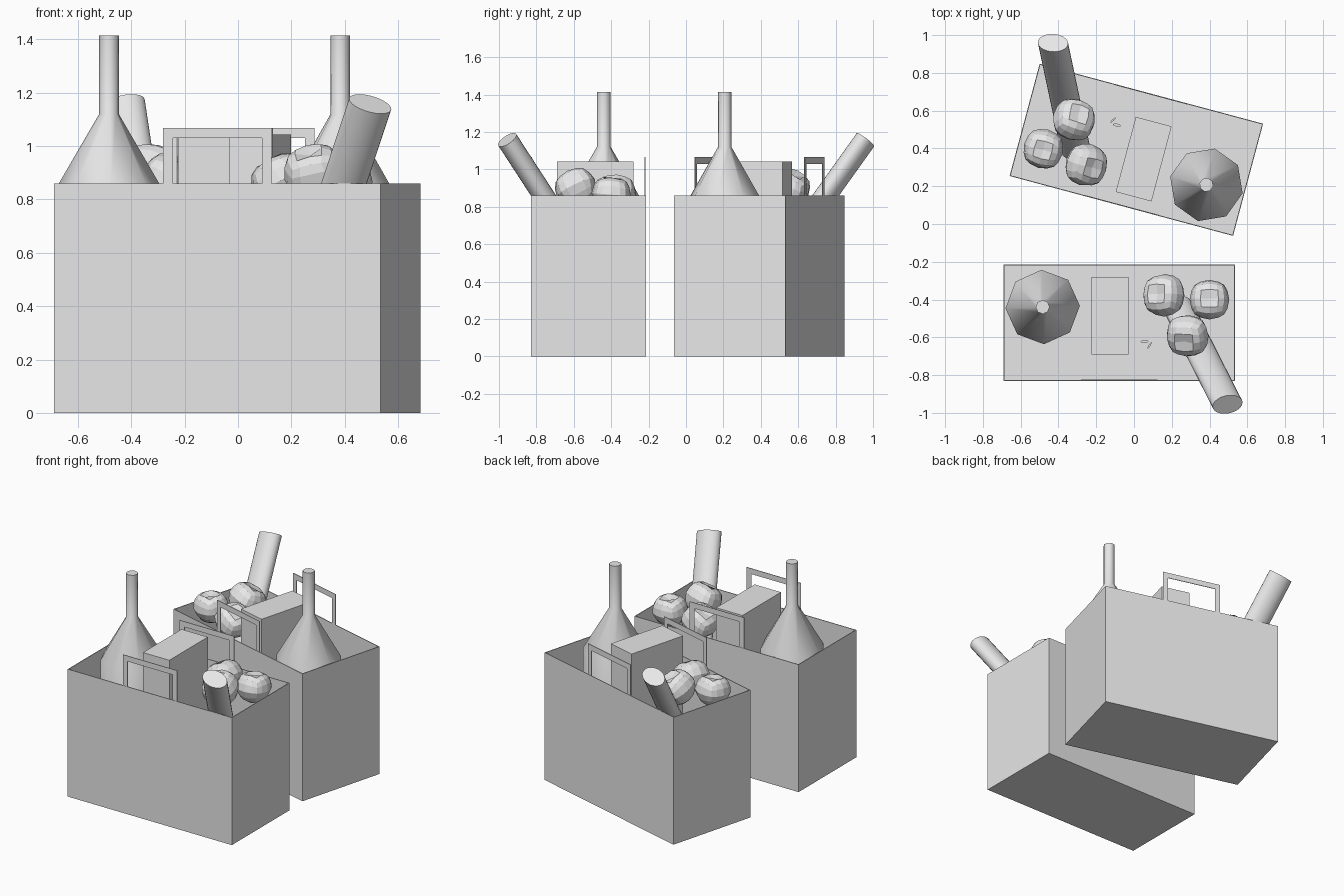
import bpy, bmesh, math
from mathutils import Matrix, Vector

cube = bpy.data.objects.get("Cube")
if cube:
    bpy.data.objects.remove(cube)

grey = bpy.data.materials.new("plain_grey")
grey.use_nodes = True
grey.diffuse_color = (0.8, 0.8, 0.8, 1)
grey.node_tree.nodes["Principled BSDF"].inputs["Base Color"].default_value = (0.8, 0.8, 0.8, 1)

# Each part is modelled around the bag centre, then placed once per bag
PLACES = {
    "front": Matrix.Translation((-0.0775, -0.5225, 0)),
    "rear": Matrix.Translation((0.0125, 0.3925, 0)) @ Matrix.Rotation(math.radians(165), 4, "Z"),
}
WIDTH, DEPTH, RIM = 1.225, 0.615, 0.86


def place(name, bm, smooth=None):
    bmesh.ops.recalc_face_normals(bm, faces=bm.faces[:])
    mesh = bpy.data.meshes.new(name)
    bm.to_mesh(mesh)
    bm.free()
    mesh.materials.append(grey)
    objects = []
    for bag, matrix in PLACES.items():
        obj = bpy.data.objects.new(f"{bag}_{name}", mesh)
        bpy.context.collection.objects.link(obj)
        obj.matrix_world = matrix
        objects.append(obj)
    if smooth:
        bpy.ops.object.select_all(action="DESELECT")
        objects[0].select_set(True)
        bpy.context.view_layer.objects.active = objects[0]
        bpy.ops.object.shade_smooth_by_angle(angle=math.radians(smooth))
    return objects


def block(x0, x1, y0, y1, z0, z1):
    bm = bmesh.new()
    matrix = Matrix.Translation(((x0 + x1) / 2, (y0 + y1) / 2, (z0 + z1) / 2))
    matrix = matrix @ Matrix.Diagonal((x1 - x0, y1 - y0, z1 - z0, 1))
    bmesh.ops.create_cube(bm, size=1, matrix=matrix)
    return bm


# Open paper bag with thin walls
bm = block(-WIDTH / 2, WIDTH / 2, -DEPTH / 2, DEPTH / 2, 0, RIM)
bm.normal_update()
top = [f for f in bm.faces if f.normal.z > 0.9]
bmesh.ops.delete(bm, geom=top, context="FACES_ONLY")
for obj in place("paper_bag", bm):
    wall = obj.modifiers.new("wall", "SOLIDIFY")
    wall.thickness = 0.007
    wall.offset = -1

# Flat handles standing on the long rims
for side, y in (("near", -DEPTH / 2 + 0.004), ("far", DEPTH / 2 - 0.004)):
    outline = [(-0.203, RIM), (-0.203, 1.067), (0.203, 1.067), (0.203, RIM),
               (0.167, RIM), (0.167, 1.03), (-0.167, 1.03), (-0.167, RIM)]
    bm = bmesh.new()
    face = bm.faces.new([bm.verts.new((x, y - 0.002, z)) for x, z in outline])
    extruded = bmesh.ops.extrude_face_region(bm, geom=[face])["geom"]
    moved = [g for g in extruded if isinstance(g, bmesh.types.BMVert)]
    bmesh.ops.translate(bm, verts=moved, vec=(0, 0.004, 0))
    place(f"{side}_handle", bm)

# Tall carton
place("carton", block(-0.148, 0.048, -0.168, 0.243, 0.01, 1.043))

# Eight-sided bottle lathed from a profile
bm = bmesh.new()
rings = []
for radius, z in ((0.197, 0.01), (0.197, 0.845), (0.037, 1.12), (0.037, 1.415)):
    ring = []
    for i in range(8):
        a = math.radians(45 * i + 2)
        ring.append(bm.verts.new((-0.406 + radius * math.cos(a), 0.083 + radius * math.sin(a), z)))
    rings.append(ring)
for low, high in zip(rings, rings[1:]):
    for i in range(8):
        j = (i + 1) % 8
        bm.faces.new((low[i], low[j], high[j], high[i]))
bm.faces.new(rings[0])
bm.faces.new(rings[-1])
place("bottle", bm, smooth=50)

# Long loaf: a leaning oval cylinder
tip = Vector((0.573, -0.433, 1.158))
along = Vector((0.267, -0.525, 0.808)).normalized()
wide = Vector((0.98, 0.12, -0.25))
wide = (wide - along * wide.dot(along)).normalized()
thin = along.cross(wide)
frame = Matrix((wide, thin, along)).transposed().to_4x4()
bm = bmesh.new()
bmesh.ops.create_cone(
    bm, cap_ends=True, segments=24, radius1=1, radius2=1, depth=1.0,
    matrix=Matrix.Translation(tip - along * 0.5) @ frame @ Matrix.Diagonal((0.082, 0.057, 1, 1)))
place("loaf", bm, smooth=40)


# Rounded-square apples with a dimple, leaning towards a direction
def apple(name, centre, lean, size):
    bm = bmesh.new()
    bmesh.ops.create_cube(bm, size=2)
    bmesh.ops.subdivide_edges(bm, edges=bm.edges[:], cuts=3, use_grid_fill=True)
    for v in bm.verts:
        p = v.co.normalized().lerp(v.co, 0.12)
        taper = 1 - 0.22 * max(0, -p.z)
        if math.hypot(p.x, p.y) < 0.05:
            p.z *= 0.72
        v.co = Vector((p.x * taper, p.y * taper, p.z * 0.95)) * size
    turn = Vector((0, 0, 1)).rotation_difference(Vector(lean)).to_matrix().to_4x4()
    bm.transform(Matrix.Translation(centre) @ turn)
    place(name, bm)


apple("left_apple", (0.477, 0.122, 0.865), (0, 0.08, 1), 0.105)
apple("middle_apple", (0.24, 0.145, 0.862), (-0.55, 0.1, 1), 0.113)
apple("near_apple", (0.362, -0.065, 0.897), (-0.25, -0.5, 1), 0.113)

# Small loose leaf and stalk inside the bag
for name, x, y, length, breadth, angle in (
        ("leaf", 0.133, -0.1, 0.022, 0.008, 5), ("stalk", 0.16, -0.12, 0.02, 0.005, 60)):
    bm = bmesh.new()
    bmesh.ops.create_cone(
        bm, cap_ends=True, segments=8, radius1=1, radius2=1, depth=0.006,
        matrix=Matrix.Translation((x, y, 0.7)) @ Matrix.Rotation(math.radians(angle), 4, "Z")
        @ Matrix.Diagonal((length, breadth, 1, 1)))
    place(name, bm)
